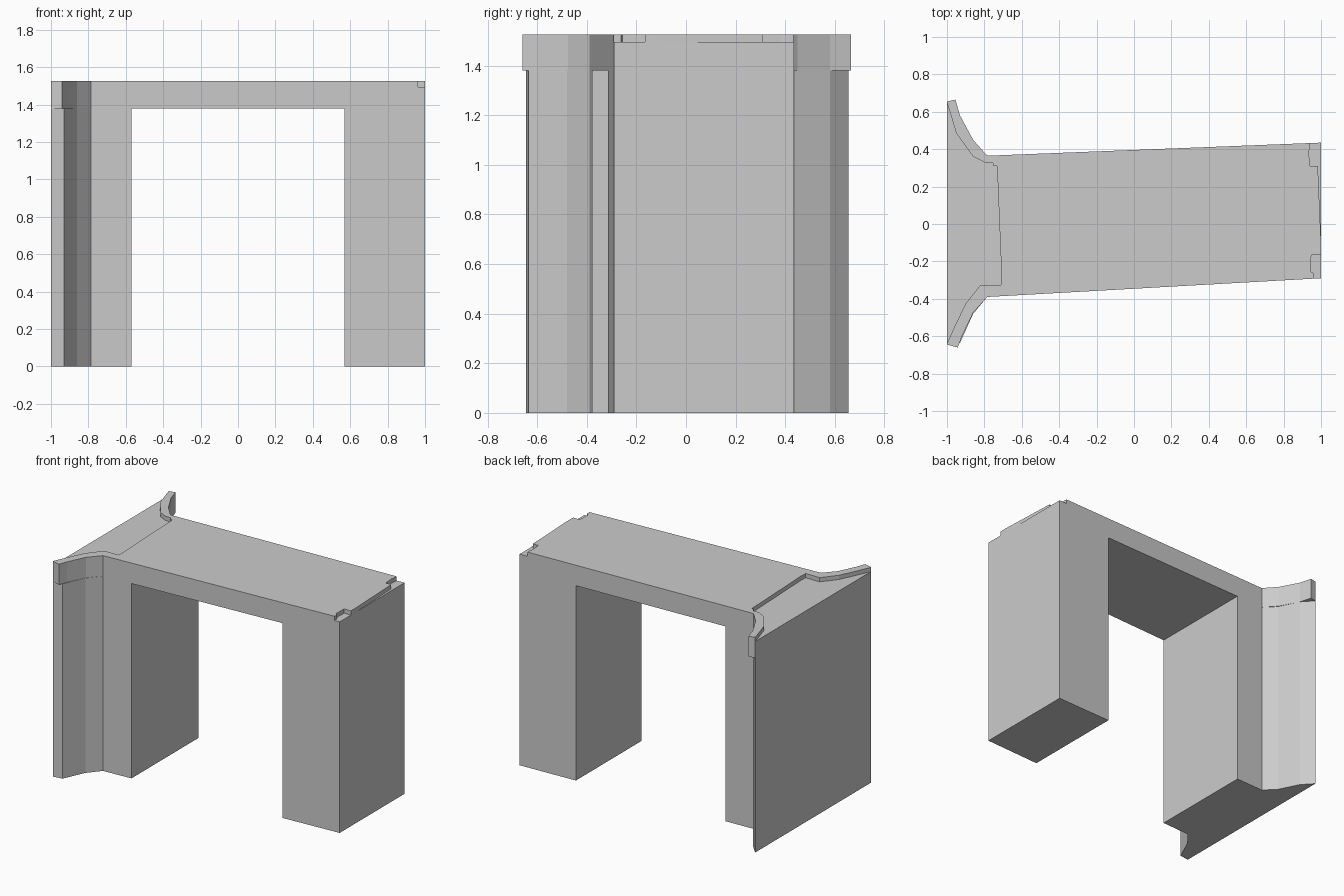
import bpy, bmesh

if "Cube" in bpy.data.objects:
    bpy.data.objects.remove(bpy.data.objects["Cube"])

TOP, FLOOR, UNDER = 1.525, 1.495, 1.38


def prism(name, outline, z0, z1):
    """Extrude a plan outline between two heights."""
    bm = bmesh.new()
    face = bm.faces.new([bm.verts.new((x, y, z0)) for x, y in outline])
    ext = bmesh.ops.extrude_face_region(bm, geom=[face])
    for v in ext["geom"]:
        if isinstance(v, bmesh.types.BMVert):
            v.co.z = z1
    bmesh.ops.recalc_face_normals(bm, faces=bm.faces)
    mesh = bpy.data.meshes.new(name)
    bm.to_mesh(mesh)
    bm.free()
    obj = bpy.data.objects.new(name, mesh)
    bpy.context.collection.objects.link(obj)
    return obj


def combine(target, other, operation):
    """Apply a boolean and remove the helper object."""
    mod = target.modifiers.new("combine", "BOOLEAN")
    mod.operation, mod.solver, mod.object = operation, "EXACT", other
    bpy.context.view_layer.objects.active = target
    bpy.ops.object.modifier_apply(modifier=mod.name)
    bpy.data.objects.remove(other)


def front_y(x):
    return -0.39 + (x + 0.785) * 0.1 / 1.785


def back_y(x):
    return 0.365 + (x + 0.785) * 0.07 / 1.785


# Deck with flared wings at the left end
deck = prism("arch_deck", [
    (-1, -0.645), (-0.942, -0.66), (-0.92, -0.60), (-0.86, -0.475), (-0.785, front_y(-0.785)),
    (1, front_y(1)), (1, back_y(1)), (-0.785, back_y(-0.785)),
    (-0.86, 0.45), (-0.93, 0.58), (-0.955, 0.665), (-1, 0.655)], UNDER, TOP)

# Left leg follows the wings, right leg is a plain block
left_leg = prism("left_leg", [
    (-1, -0.645), (-0.93, -0.635), (-0.86, -0.48), (-0.785, front_y(-0.785)),
    (-0.57, front_y(-0.57)), (-0.57, back_y(-0.57)), (-0.785, back_y(-0.785)),
    (-0.86, 0.44), (-0.93, 0.58), (-1, 0.655)], 0, UNDER)
right_leg = prism("right_leg", [
    (0.57, front_y(0.57)), (1, front_y(1)), (1, back_y(1)), (0.57, back_y(0.57))], 0, UNDER)

# Shallow recess at the left end and worn notches at the right end
cuts = [
    [(-1.05, -0.64), (-1, -0.64), (-0.96, -0.55), (-0.90, -0.425), (-0.82, -0.325),
     (-0.71, -0.325), (-0.708, -0.28), (-0.732, 0.31), (-0.75, 0.31), (-0.757, 0.33),
     (-0.80, 0.33), (-0.86, 0.36), (-0.95, 0.485), (-1, 0.65), (-1.05, 0.65)],
    [(0.94, 0.5), (0.94, 0.41), (0.935, 0.385), (0.94, 0.31), (0.983, 0.31),
     (1.0, -0.10), (1.05, -0.10), (1.05, 0.5)],
    [(1.05, -0.165), (0.948, -0.165), (0.945, -0.255), (0.96, -0.262), (0.965, -0.35),
     (1.05, -0.35)],
]
for outline in cuts:
    combine(deck, prism("cutter", outline, FLOOR, TOP + 0.1), "DIFFERENCE")
for leg in (left_leg, right_leg):
    combine(deck, leg, "UNION")
deck.name = "stone_arch"
